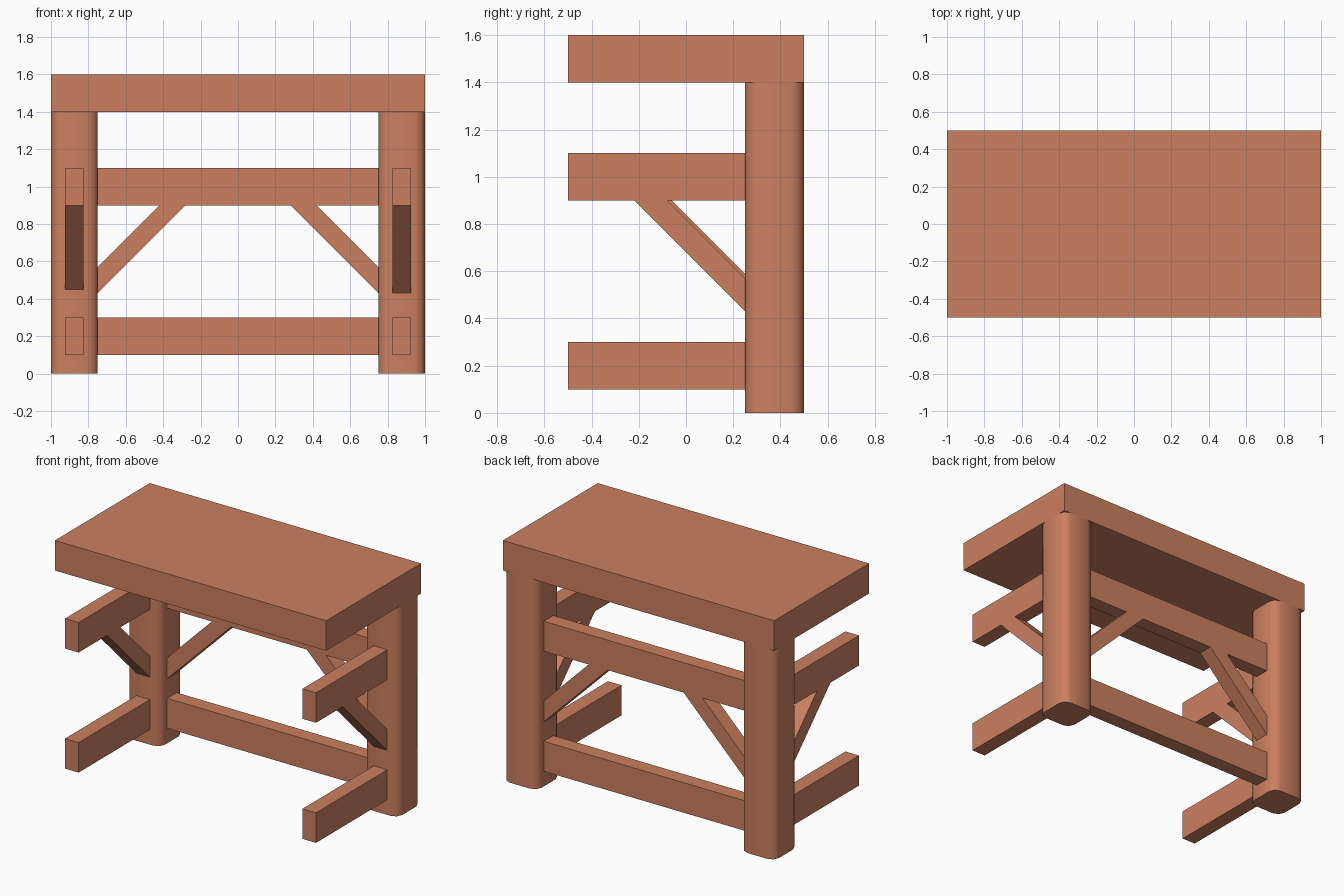
import bpy, bmesh, math
from mathutils import Vector

if "Cube" in bpy.data.objects:
    bpy.data.objects.remove(bpy.data.objects["Cube"])

clay = bpy.data.materials.new("terracotta")
clay.diffuse_color = (0.6, 0.216, 0.117, 1)
clay.use_nodes = True
clay.node_tree.nodes["Principled BSDF"].inputs["Base Color"].default_value = clay.diffuse_color


def finish(name, bm):
    bmesh.ops.recalc_face_normals(bm, faces=bm.faces)
    mesh = bpy.data.meshes.new(name)
    bm.to_mesh(mesh)
    bm.free()
    mesh.materials.append(clay)
    obj = bpy.data.objects.new(name, mesh)
    bpy.context.collection.objects.link(obj)
    return obj


def box(name, lo, hi, round_by=0):
    lo, hi = Vector(lo), Vector(hi)
    bm = bmesh.new()
    bmesh.ops.create_cube(bm, size=1)
    for v in bm.verts:
        v.co = (lo + hi) / 2 + v.co * (hi - lo)
    if round_by:
        upright = [e for e in bm.edges
                   if abs(e.verts[0].co.z - e.verts[1].co.z) > 0.1]
        bmesh.ops.bevel(bm, geom=upright, offset=round_by, segments=2,
                        profile=0.5, affect='EDGES')
    obj = finish(name, bm)
    if round_by:
        bpy.ops.object.select_all(action='DESELECT')
        obj.select_set(True)
        bpy.context.view_layer.objects.active = obj
        bpy.ops.object.shade_smooth_by_angle(angle=math.radians(60))
    return obj


def prism(name, points, push):
    bm = bmesh.new()
    face = bm.faces.new([bm.verts.new(p) for p in points])
    new = bmesh.ops.extrude_face_region(bm, geom=[face])["geom"]
    # keep the starting cap so the prism is closed
    moved = [g for g in new if isinstance(g, bmesh.types.BMVert)]
    bmesh.ops.translate(bm, verts=moved, vec=push)
    return finish(name, bm)


# Table top
box("table_top", (-1, -0.5, 1.4), (1, 0.5, 1.6))

# Rails along the back
for level, z in (("lower", 0.1), ("upper", 0.9)):
    box(f"{level}_back_rail", (-0.75, 0.325, z), (0.75, 0.425, z + 0.2))

for side, s in (("left", -1), ("right", 1)):
    # Rounded post at the back corner
    x0, x1 = sorted((s * 0.75, s))
    box(f"{side}_post", (x0, 0.25, 0), (x1, 0.5, 1.4), 0.052)

    # Side rails running to the front
    x0, x1 = sorted((s * 0.825, s * 0.925))
    for level, z in (("lower", 0.1), ("upper", 0.9)):
        box(f"{level}_{side}_rail", (x0, -0.5, z), (x1, 0.25, z + 0.2))

    # Diagonal brace under the back rail
    prism(f"{side}_back_brace",
          [(s * x, 0.325, z) for x, z in
           ((0.75, 0.43), (0.75, 0.57), (0.42, 0.9), (0.28, 0.9))],
          (0, 0.1, 0))

    # Diagonal brace under the side rail, the left one a little higher
    d = 0.02 if s < 0 else 0
    prism(f"{side}_side_brace",
          [(x0, y, z) for y, z in
           ((0.25, 0.43 + d), (0.25, 0.57 + d), (-0.08 + d, 0.9), (-0.22 + d, 0.9))],
          (0.1, 0, 0))
